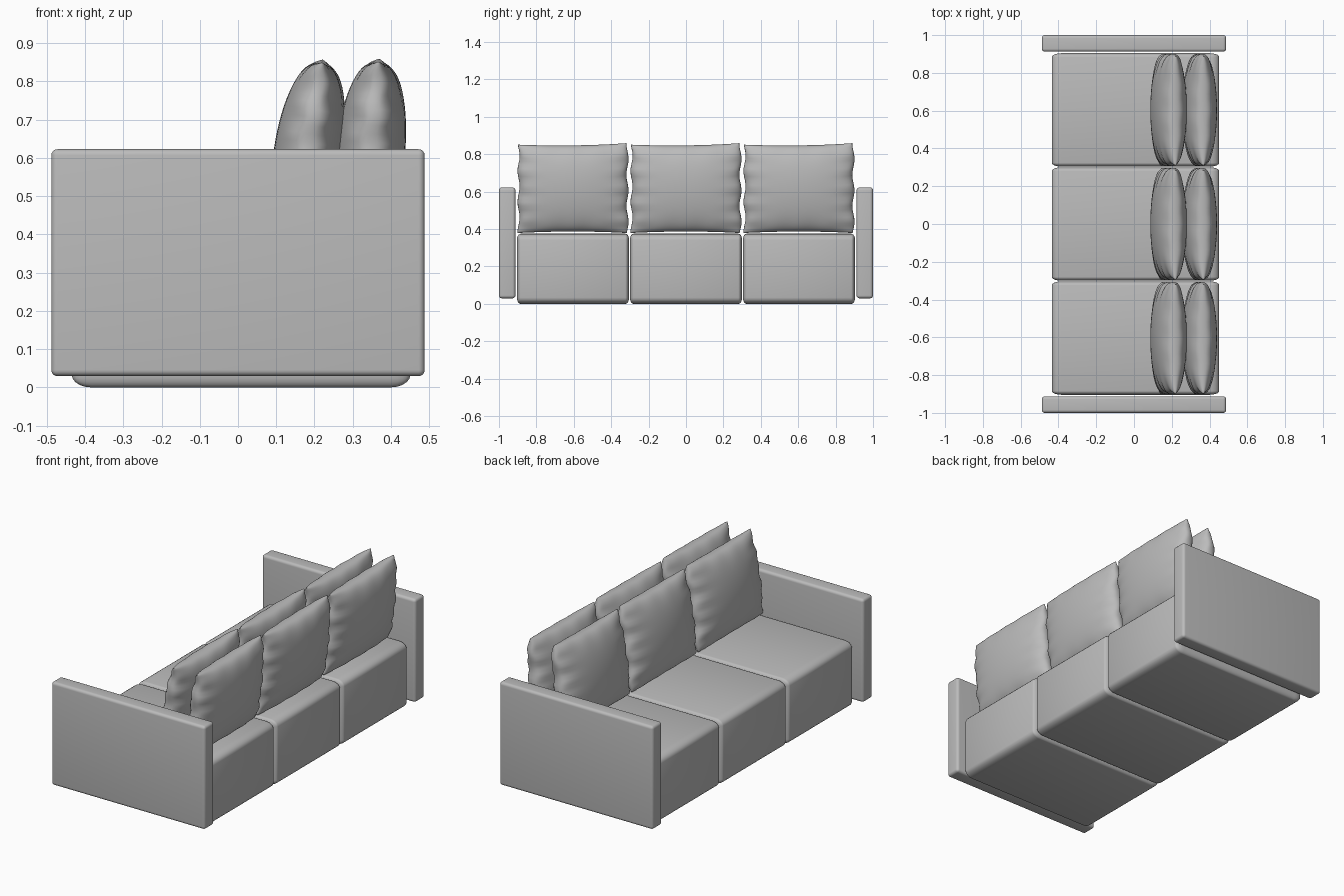
import bpy, bmesh, math
from mathutils import Matrix, Vector

if "Cube" in bpy.data.objects:
    bpy.data.objects.remove(bpy.data.objects["Cube"])

fabric = bpy.data.materials.new("grey fabric")
fabric.diffuse_color = (0.5, 0.5, 0.5, 1)
fabric.use_nodes = True
fabric.node_tree.nodes["Principled BSDF"].inputs["Base Color"].default_value = fabric.diffuse_color


def finish(name, bm, angle):
    mesh = bpy.data.meshes.new(name)
    bm.to_mesh(mesh)
    bm.free()
    ob = bpy.data.objects.new(name, mesh)
    bpy.context.collection.objects.link(ob)
    mesh.materials.append(fabric)
    bpy.ops.object.select_all(action='DESELECT')
    ob.select_set(True)
    bpy.context.view_layer.objects.active = ob
    bpy.ops.object.shade_smooth_by_angle(angle=math.radians(angle))
    return ob


def rounded_box(name, center, size, radii):
    """Box with a rounded edge whose radius differs along each axis."""
    bm = bmesh.new()
    bmesh.ops.create_cube(bm, size=1)
    for v in bm.verts:
        v.co = Vector([v.co[i] * size[i] / radii[i] for i in range(3)])
    bmesh.ops.bevel(bm, geom=bm.edges[:], offset=1, segments=5,
                    profile=0.5, affect='EDGES')
    for v in bm.verts:
        v.co = Vector([v.co[i] * radii[i] + center[i] for i in range(3)])
    return finish(name, bm, 30)


def cushion(name, center, half_w, half_h, half_t, tilt):
    """Two puffed sheets sewn along their rim, with gathered creases."""
    n = 32
    bm = bmesh.new()
    for side in (-1, 1):
        rows = []
        for i in range(n + 1):
            row = []
            for j in range(n + 1):
                u = math.sin(math.pi / 2 * (2 * i / n - 1))
                v = math.sin(math.pi / 2 * (2 * j / n - 1))
                puff = max(0, (1 - u * u) * (1 - v * v)) ** 0.4
                if i in (0, n) or j in (0, n):
                    puff = 0
                # creases fade out away from the side seams
                crease = (0.16 * abs(u) ** 6 * math.sin(17 * v + side)
                          + 0.07 * abs(v) ** 6 * math.sin(13 * u + 2 * side))
                wave = 0.006 * math.sin(9 * v + 2 * u)
                y = u * (half_w - 0.006 + wave * abs(u) ** 4)
                z = v * (half_h - 0.008 * (1 - u * u)) + 0.004 * u * max(v, 0)
                row.append(bm.verts.new((side * half_t * puff * (1 + crease), y, z)))
            rows.append(row)
        for i in range(n):
            for j in range(n):
                q = [rows[i][j], rows[i + 1][j], rows[i + 1][j + 1], rows[i][j + 1]]
                bm.faces.new(q if side > 0 else q[::-1])
    bmesh.ops.remove_doubles(bm, verts=bm.verts[:], dist=0.0002)
    bmesh.ops.recalc_face_normals(bm, faces=bm.faces[:])
    bm.transform(Matrix.Translation(center) @ Matrix.Rotation(math.radians(tilt), 4, 'Y'))
    return finish(name, bm, 60)


# end panels
for label, s in (("near", -1), ("far", 1)):
    rounded_box(label + "_arm", (0, s * 0.956, 0.326), (0.976, 0.088, 0.593),
                (0.016, 0.016, 0.016))

# three seat blocks, each with two loose back cushions
for k, label in enumerate(("near", "middle", "far")):
    y = (k - 1) * 0.604
    rounded_box(label + "_seat", (0.008, y, 0.1875), (0.886, 0.6, 0.375),
                (0.05, 0.02, 0.034))
    cushion(label + "_front_cushion", (0.183, y, 0.617), 0.297, 0.239, 0.089, 9)
    cushion(label + "_rear_cushion", (0.347, y, 0.617), 0.297, 0.239, 0.09, 5)
